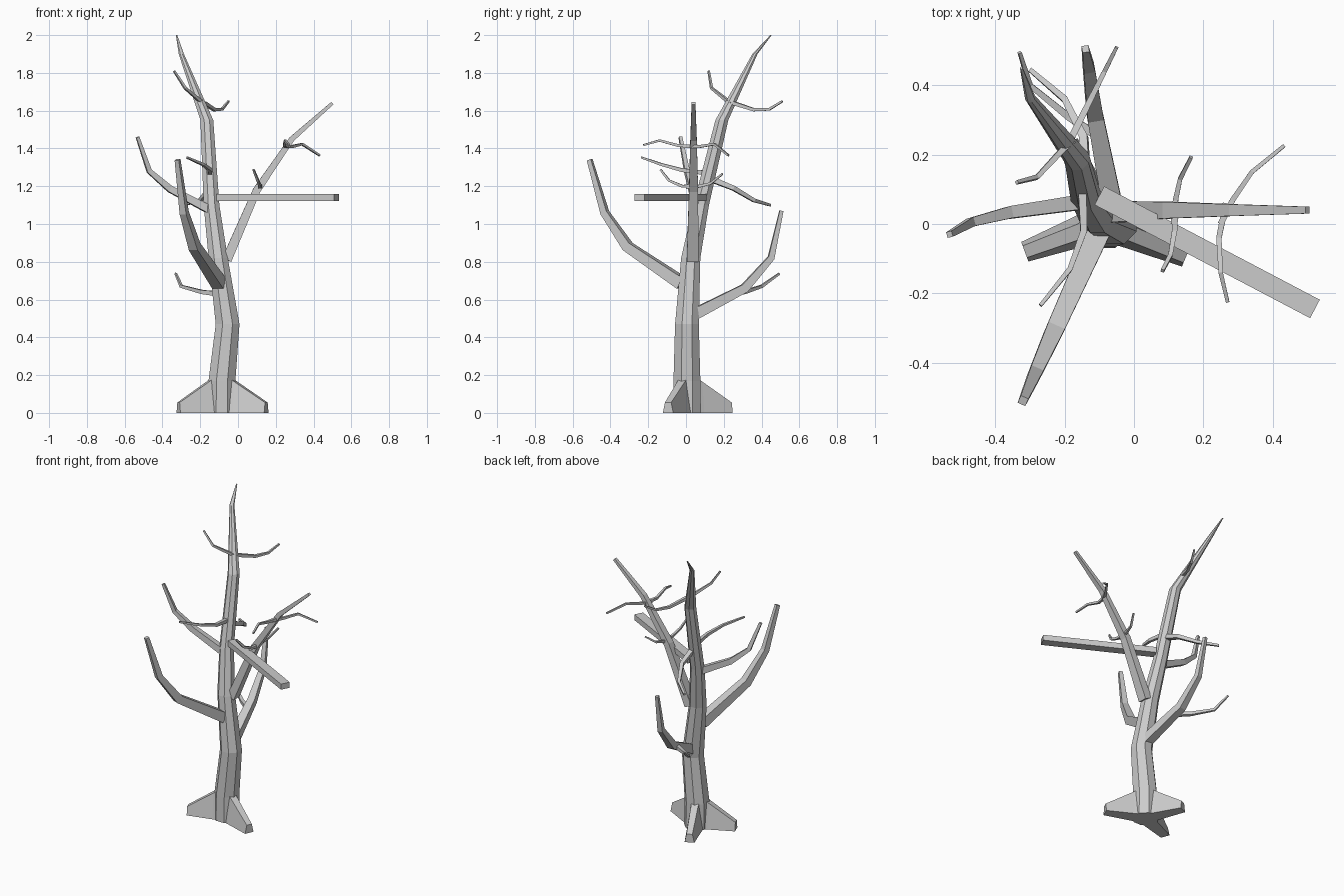
import bpy, math
from mathutils import Vector

cube = bpy.data.objects.get("Cube")
if cube:
    bpy.data.objects.remove(cube, do_unlink=True)

# One bare-wood grey for the whole tree
bark = bpy.data.materials.new("grey_bark")
bark.use_nodes = True
GREY = (0.6, 0.6, 0.6, 1)
bark.diffuse_color = GREY
bark.node_tree.nodes["Principled BSDF"].inputs["Base Color"].default_value = GREY


def add_loft(name, rings):
    """Skin matching rings of points into a closed, flat-shaded solid."""
    n = len(rings[0])
    verts = [p for ring in rings for p in ring]
    faces = [list(range(n))[::-1], list(range(len(verts) - n, len(verts)))]
    for r in range(len(rings) - 1):
        for i in range(n):
            a, b = r * n + i, r * n + (i + 1) % n
            faces.append([a, b, b + n, a + n])
    mesh = bpy.data.meshes.new(name)
    mesh.from_pydata(verts, [], faces)
    mesh.materials.append(bark)
    mesh.update()
    obj = bpy.data.objects.new(name, mesh)
    bpy.context.collection.objects.link(obj)
    return obj


def add_limb(name, path, start, end, flat=1.0):
    """Square limb tapering along a path; flat squeezes its height."""
    pts = [Vector(p) for p in path]
    heading = pts[-1] - pts[0]
    side = Vector((heading.y, -heading.x, 0)).normalized()
    rings = []
    for i, p in enumerate(pts):
        before = (p - pts[max(i - 1, 0)]).normalized()
        after = (pts[min(i + 1, len(pts) - 1)] - p).normalized()
        along = (before + after).normalized()
        across = (side - along * side.dot(along)).normalized()
        up = across.cross(along)
        h = (start + (end - start) * i / (len(pts) - 1)) / 2
        rings.append([p + across * h * a + up * h * flat * b
                      for a, b in ((-1, -1), (1, -1), (1, 1), (-1, 1))])
    return add_limb_mesh(name, rings)


def add_limb_mesh(name, rings):
    return add_loft(name, [ring[::-1] for ring in rings])


# Trunk: leaning eight-sided taper (x, y, z, radius)
trunk = [(-.085, .005, 0, .08), (-.085, .005, .17, .077), (-.055, .005, .47, .068),
         (-.105, .025, .82, .055), (-.14, .08, 1.1, .045), (-.165, .19, 1.55, .037),
         (-.3, .365, 1.9, .015), (-.325, .45, 2, .004)]
add_loft("trunk", [[(x + r * math.cos(math.tau * (i + .5) / 8),
                     y + r * math.sin(math.tau * (i + .5) / 8), z)
                    for i in range(8)] for x, y, z, r in trunk])

# Flared roots, narrower along the top
base = Vector((-.085, .005, 0))
for name, tip in (("right_root", (-.315, -.08, 0)), ("left_root", (.15, -.095, 0)),
                  ("back_root", (-.19, .235, 0))):
    tip = Vector(tip)
    out = (tip - base).normalized()
    side = Vector((-out.y, out.x, 0))
    rings = []
    for centre, low, high, top in ((base + out * .03, .05, .025, .2),
                                   (base + out * .08, .045, .022, .165),
                                   (tip, .03, .018, .055)):
        lift = Vector((0, 0, top))
        rings.append([centre - side * low, centre + side * low,
                      centre + side * high + lift, centre - side * high + lift])
    add_limb_mesh(name, [r[::-1] for r in rings])

# Main branches
add_limb("left_branch", [(-.06, .035, .81), (.1, .04, 1.18), (.285, .04, 1.45),
                         (.5, .04, 1.64)], .062, .02, .85)
add_limb("straight_branch", [(-.1, .082, 1.14), (.522, -.245, 1.14)], .06, .06, .62)
add_limb("front_branch", [(-.1, -.02, .685), (-.23, -.308, .88), (-.285, -.43, 1.06),
                          (-.32, -.51, 1.34)], .065, .024)
add_limb("right_branch", [(-.14, .065, 1.07), (-.36, .033, 1.185), (-.47, .005, 1.28),
                          (-.532, -.03, 1.46)], .044, .017)
add_limb("back_branch", [(-.06, .04, .52), (-.112, .31, .66), (-.13, .45, .82),
                         (-.14, .505, 1.07)], .06, .02)

# Thin twigs
add_limb("drooping_twig", [(-.14, .1, 1.25), (-.145, .25, 1.19), (-.2, .36, 1.125),
                           (-.3, .445, 1.1)], .03, .013)
add_limb("low_back_twig", [(-.1, .25, .63), (-.19, .31, .64), (-.3, .4, .67),
                           (-.33, .495, .738)], .026, .01)
add_limb("front_twig", [(-.15, .11, 1.27), (-.145, -.02, 1.285), (-.185, -.13, 1.315),
                        (-.27, -.235, 1.352)], .024, .01)
add_limb("upper_back_twig", [(-.18, .25, 1.64), (-.125, .36, 1.605), (-.085, .44, 1.607),
                             (-.05, .51, 1.65)], .02, .01)
add_limb("upper_right_twig", [(-.18, .24, 1.635), (-.21, .21, 1.66), (-.28, .135, 1.72),
                              (-.338, .12, 1.81)], .02, .01)
for name, path in (
        ("outer_back_twig", [(.25, 0, 1.412), (.285, .07, 1.41), (.34, .15, 1.423),
                             (.432, .225, 1.363)]),
        ("outer_front_twig", [(.265, .06, 1.412), (.245, -.04, 1.415), (.25, -.14, 1.442),
                              (.27, -.225, 1.418)]),
        ("inner_back_twig", [(.115, 0, 1.195), (.12, .07, 1.2), (.133, .13, 1.215),
                             (.165, .193, 1.265)]),
        ("inner_front_twig", [(.12, .06, 1.2), (.117, -.02, 1.2), (.105, -.09, 1.23),
                              (.082, -.135, 1.288)])):
    add_limb(name, path, .018, .01)
